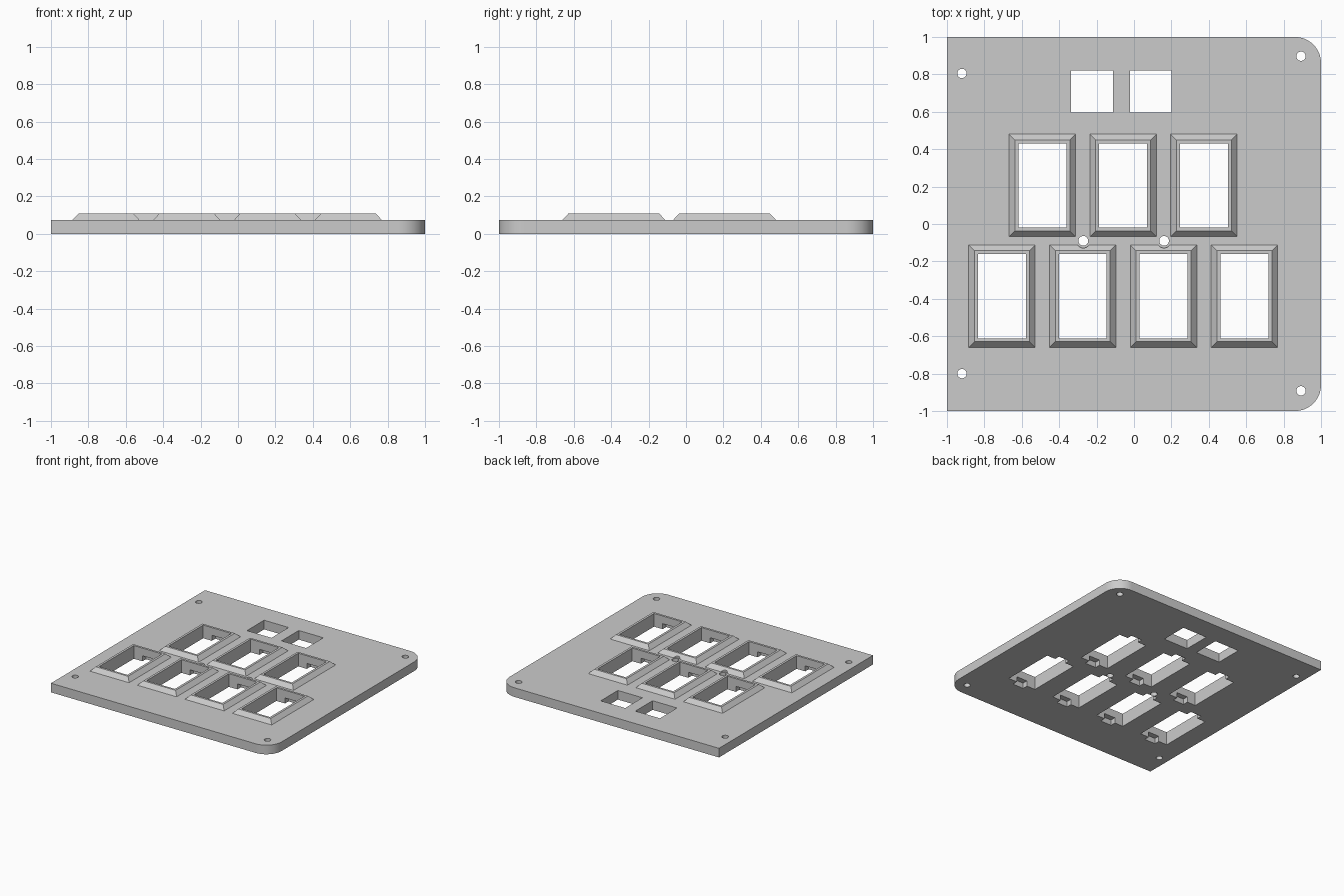
import bpy, bmesh, math
from mathutils import Matrix

default = bpy.data.objects.get("Cube")
if default:
    bpy.data.objects.remove(default, do_unlink=True)

PLATE_H, TOP = 0.075, 0.108
HOLE_W, HOLE_L = 0.256, 0.45

grey = bpy.data.materials.new("plain grey")
grey.use_nodes = True
colour = (0.6, 0.6, 0.6, 1)
grey.diffuse_color = colour
grey.node_tree.nodes["Principled BSDF"].inputs["Base Color"].default_value = colour


def make_object(name, bm):
    bmesh.ops.recalc_face_normals(bm, faces=bm.faces)
    mesh = bpy.data.meshes.new(name)
    bm.to_mesh(mesh)
    bm.free()
    mesh.materials.append(grey)
    obj = bpy.data.objects.new(name, mesh)
    bpy.context.collection.objects.link(obj)
    return obj


def add_box(bm, x, y, w, l, z0, z1, inset=0):
    """Box centred on x, y whose top is drawn in by inset."""
    low, high = ([bm.verts.new((x + sx * (w / 2 - i), y + sy * (l / 2 - i), z))
                  for sx, sy in ((-1, -1), (1, -1), (1, 1), (-1, 1))]
                 for z, i in ((z0, 0), (z1, inset)))
    bm.faces.new(low[::-1])
    bm.faces.new(high)
    for a in range(4):
        b = (a + 1) % 4
        bm.faces.new((low[a], low[b], high[b], high[a]))


def add_cylinder(bm, x, y, r, z0, z1):
    bmesh.ops.create_cone(bm, cap_ends=True, segments=32, radius1=r, radius2=r,
                          depth=z1 - z0, matrix=Matrix.Translation((x, y, (z0 + z1) / 2)))


def combine(target, name, operation, bm):
    """Apply a boolean with a temporary helper."""
    helper = make_object(name, bm)
    helper.hide_render = True
    mod = target.modifiers.new(name, 'BOOLEAN')
    mod.operation, mod.solver, mod.use_self = operation, 'EXACT', True
    mod.object = helper
    bpy.ops.object.modifier_apply(modifier=name)
    bpy.data.objects.remove(helper, do_unlink=True)


# Base plate, rounded on its +x corners
R = 0.14
outline = [(-1, 1), (-1, -1)]
for sy, start in ((-1, -90), (1, 0)):
    for i in range(17):
        a = math.radians(start + 90 * i / 16)
        outline.append((1 - R + R * math.cos(a), sy * (1 - R) + R * math.sin(a)))
bm = bmesh.new()
face = bm.faces.new([bm.verts.new((x, y, 0)) for x, y in outline])
extruded = bmesh.ops.extrude_face_region(bm, geom=[face])["geom"]
bmesh.ops.translate(bm, vec=(0, 0, PLATE_H),
                    verts=[v for v in extruded if isinstance(v, bmesh.types.BMVert)])
plate = make_object("switch_panel", bm)
bpy.context.view_layer.objects.active = plate
plate.select_set(True)

# Two rows of openings
PITCH = 0.432
openings = [(-0.49 + PITCH * i, 0.206) for i in range(3)]
openings += [(-0.706 + PITCH * i, -0.386) for i in range(4)]

# Raised bevelled bezels
bm = bmesh.new()
for x, y in openings:
    add_box(bm, x, y, 0.356, 0.548, PLATE_H, TOP, 0.031)
combine(plate, "bezels", 'UNION', bm)

# Window openings and the square holes
bm = bmesh.new()
for x, y in openings:
    add_box(bm, x, y, HOLE_W, HOLE_L, -0.1, 0.2)
for x in (-0.225, 0.09):
    add_box(bm, x, 0.708, 0.223, 0.223, -0.1, 0.2)
combine(plate, "openings", 'DIFFERENCE', bm)

# Clip notches under both short ends of each opening
bm = bmesh.new()
for x, y in openings:
    add_box(bm, x, y, 0.1, HOLE_L + 0.09, -0.1, 0.045)
combine(plate, "clip_notches", 'DIFFERENCE', bm)

# Screw holes, with head clearance through the bezels
bm = bmesh.new()
for x, y in ((-0.92, 0.805), (-0.92, -0.8), (0.893, 0.897), (0.893, -0.892)):
    add_cylinder(bm, x, y, 0.025, -0.1, 0.2)
middle = [(x, -0.09) for x in (-0.271, 0.161)]
for x, y in middle:
    add_cylinder(bm, x, y, 0.026, -0.1, 0.2)
combine(plate, "screw_holes", 'DIFFERENCE', bm)
bm = bmesh.new()
for x, y in middle:
    add_cylinder(bm, x, y, 0.038, PLATE_H, 0.2)
combine(plate, "screw_heads", 'DIFFERENCE', bm)

bpy.ops.object.shade_smooth_by_angle(angle=math.radians(30))
